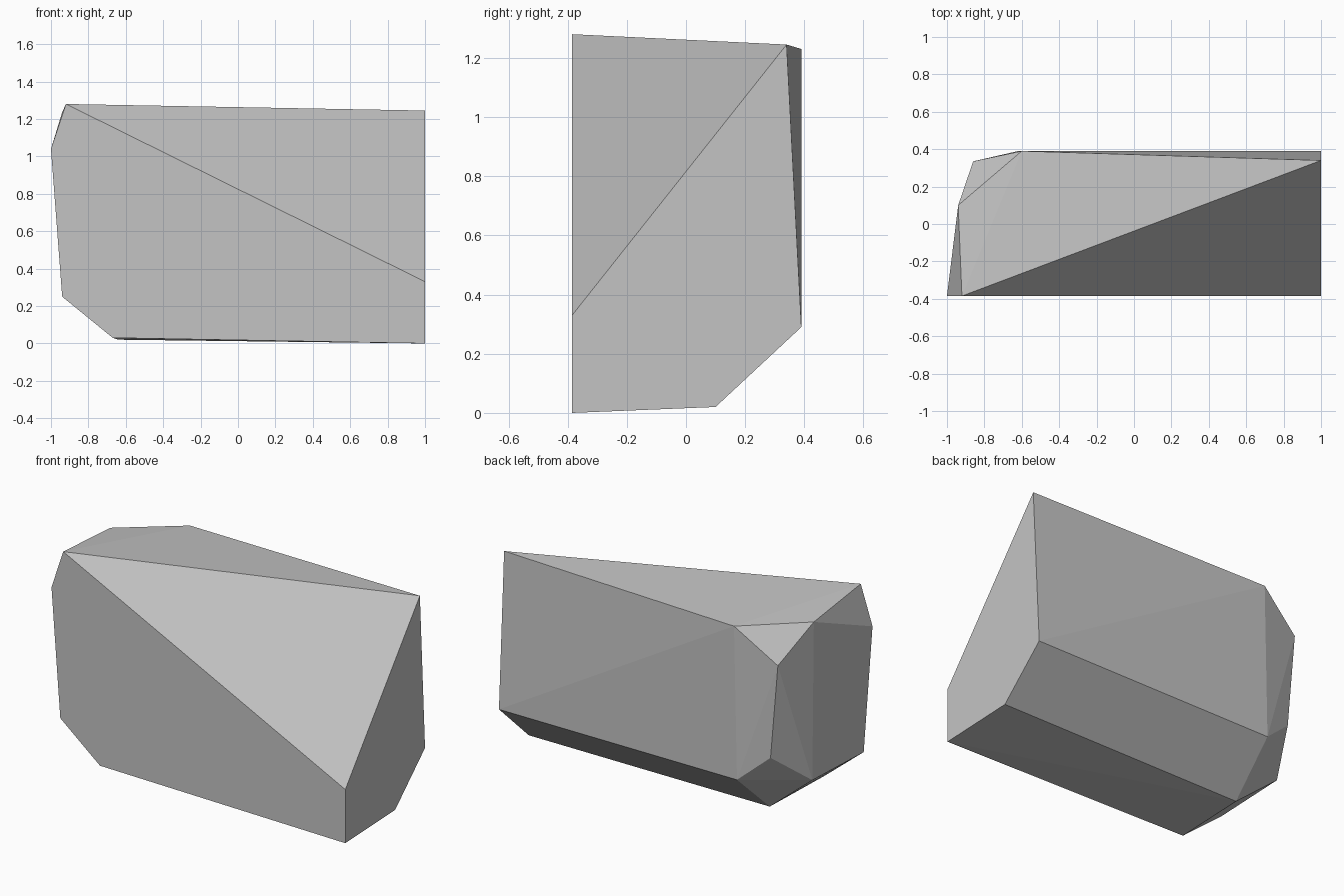
import bpy
import bmesh

cube = bpy.data.objects.get("Cube")
if cube:
    bpy.data.objects.remove(cube, do_unlink=True)

# Plain grey stone
STONE = (0.55, 0.55, 0.55, 1.0)
stone = bpy.data.materials.new("stone grey")
stone.use_nodes = True
stone.diffuse_color = STONE
bsdf = stone.node_tree.nodes["Principled BSDF"]
bsdf.inputs["Base Color"].default_value = STONE
bsdf.inputs["Roughness"].default_value = 0.9

FRONT, BACK = -0.385, 0.39

# Front outline, with chipped lower and upper corners
front = [(x, FRONT, z) for x, z in (
    (-0.92, 1.28), (-1.0, 1.04), (-0.94, 0.25),
    (-0.67, 0.03), (1.0, 0.0), (1.0, 0.33))]

# Flat right end and the sloping lower back edge
right_end = [(1.0, 0.34, 1.245), (1.0, BACK, 0.29), (1.0, 0.10, 0.02)]

# Chamfered rear left corner, top to bottom
rear_corner = [
    (-0.60, BACK, 1.23), (-0.94, 0.10, 1.236), (-0.86, 0.335, 1.035),
    (-0.81, 0.335, 0.455), (-0.62, BACK, 0.29),
    (-0.93, 0.10, 0.26), (-0.64, 0.10, 0.02)]


def hull_object(name, points, material):
    """Wrap a faceted convex solid around the corner points."""
    bm = bmesh.new()
    for p in points:
        bm.verts.new(p)
    bmesh.ops.convex_hull(bm, input=bm.verts[:])
    # Merge triangles that lie in one plane
    bmesh.ops.dissolve_limit(bm, angle_limit=0.01,
                             verts=bm.verts[:], edges=bm.edges[:])
    bmesh.ops.recalc_face_normals(bm, faces=bm.faces[:])
    mesh = bpy.data.meshes.new(name)
    bm.to_mesh(mesh)
    bm.free()
    mesh.materials.append(material)
    obj = bpy.data.objects.new(name, mesh)
    bpy.context.collection.objects.link(obj)
    return obj


hull_object("stone_block", front + right_end + rear_corner, stone)
